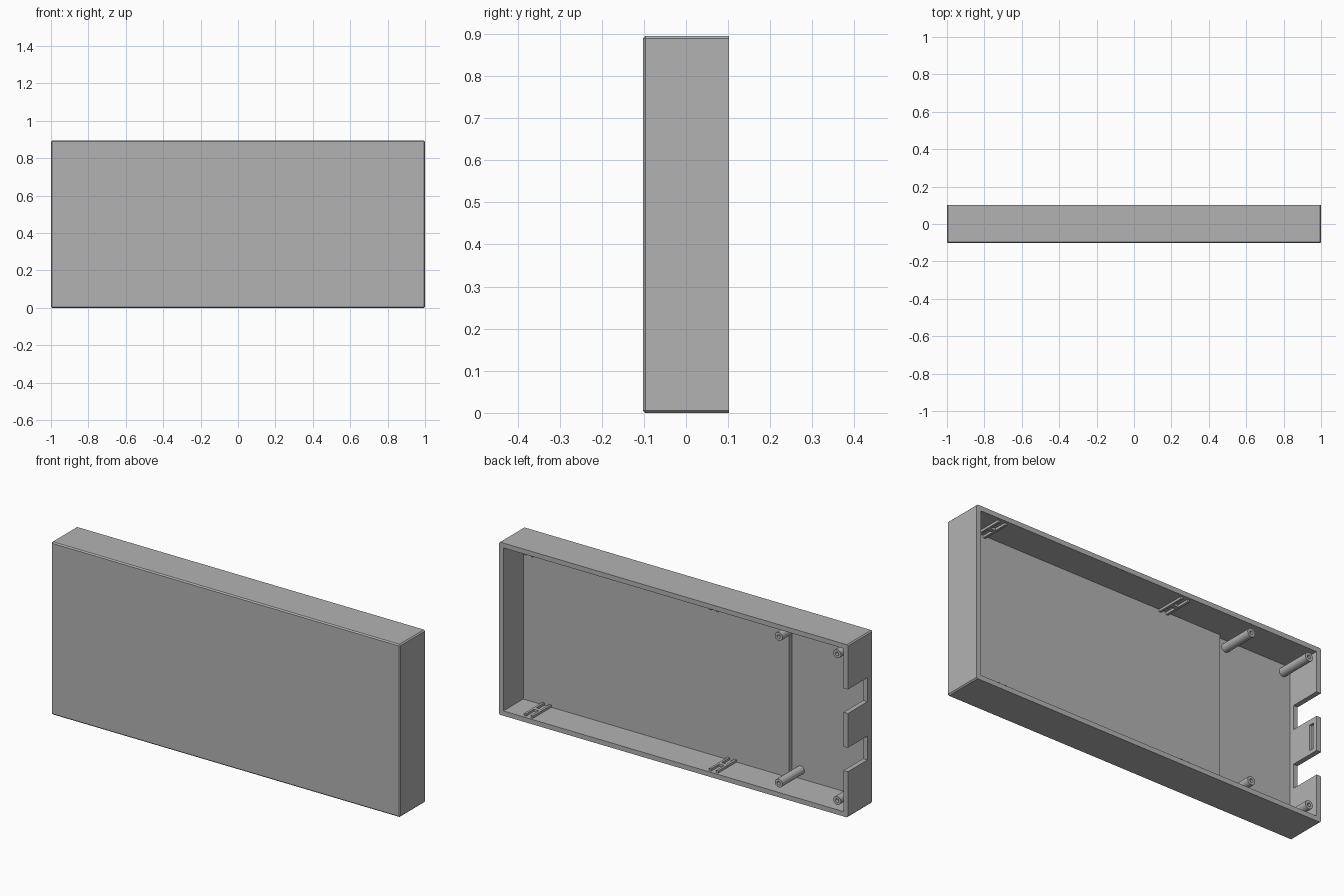
import bpy, bmesh, math
from mathutils import Matrix, Vector

cube = bpy.data.objects.get("Cube")
if cube:
    bpy.data.objects.remove(cube, do_unlink=True)

W, D, H = 2.0, 0.205, 0.895       # outer size
WALL = 0.025
BACK = D / 2
PANEL_Y, FLOOR_Y = -0.06, -0.082  # raised panel and recessed floor levels
STEP_X = -0.55

grey = bpy.data.materials.new("plain_grey")
grey.use_nodes = True
grey.diffuse_color = (0.45, 0.45, 0.45, 1)
grey.node_tree.nodes["Principled BSDF"].inputs["Base Color"].default_value = grey.diffuse_color


def finish(name, bm):
    bmesh.ops.recalc_face_normals(bm, faces=bm.faces)
    mesh = bpy.data.meshes.new(name)
    bm.to_mesh(mesh)
    bm.free()
    mesh.materials.append(grey)
    ob = bpy.data.objects.new(name, mesh)
    bpy.context.collection.objects.link(ob)
    return ob


def box_mesh(lo, hi):
    lo, hi = Vector(lo), Vector(hi)
    bm = bmesh.new()
    mat = Matrix.Translation((lo + hi) / 2) @ Matrix.Diagonal((*(hi - lo), 1))
    bmesh.ops.create_cube(bm, size=1, matrix=mat)
    return bm


def box(name, lo, hi):
    return finish(name, box_mesh(lo, hi))


def cut(ob, cutters):
    for c in cutters:
        c.hide_render = True
        mod = ob.modifiers.new("cut", 'BOOLEAN')
        mod.operation, mod.solver, mod.object = 'DIFFERENCE', 'EXACT', c
    bpy.context.view_layer.update()
    result = ob.evaluated_get(bpy.context.evaluated_depsgraph_get())
    mesh = bpy.data.meshes.new_from_object(result)
    ob.modifiers.clear()
    ob.data = mesh
    for c in cutters:
        bpy.data.objects.remove(c, do_unlink=True)


# Outer shell: chamfered everywhere except around the open back
bm = box_mesh((-W / 2, -D / 2, 0), (W / 2, BACK, H))
edges = [e for e in bm.edges if min(v.co.y for v in e.verts) < 0]
bmesh.ops.bevel(bm, geom=edges, offset=0.006, segments=1, affect='EDGES')
shell = finish("case_shell", bm)

# Hollow, recessed end bay, side notches and latch slot
ix, out = W / 2 - WALL, BACK + 0.1
cutters = [
    box("hollow_cutter", (-ix, PANEL_Y, WALL), (ix, out, H - WALL)),
    box("bay_cutter", (-ix, FLOOR_Y, WALL), (STEP_X, out, H - WALL)),
    box("slot_cutter", (-ix - 0.012, 0.055, 0.383), (-ix + 0.02, 0.082, 0.513)),
]
for z0, z1 in ((0.238, 0.362), (0.54, 0.664)):
    cutters.append(box("notch_cutter", (-W / 2 - 0.1, -0.058, z0), (-ix + 0.01, out, z1)))
cut(shell, cutters)

# Screw posts, each with a small pilot hole
along_y = Matrix.Rotation(math.pi / 2, 4, 'X')


def cylinder(name, x, z, r, y0, y1):
    bm = bmesh.new()
    bmesh.ops.create_cone(bm, cap_ends=True, segments=16, radius1=r, radius2=r, depth=y1 - y0,
                          matrix=Matrix.Translation((x, (y0 + y1) / 2, z)) @ along_y)
    return finish(name, bm)


for x in (-0.6, -0.935):
    for z in (0.07, H - 0.065):
        post = cylinder("screw_post", x, z, 0.022, FLOOR_Y - 0.004, 0.098)
        cut(post, [cylinder("hole_cutter", x, z, 0.009, 0.05, 0.2)])

# Paired guide ribs with a small catch between them, on both long walls
RIB = 0.012
for x in (0.84, -0.222):
    for z0, z1 in ((WALL - 0.003, WALL + RIB), (H - WALL - RIB, H - WALL + 0.003)):
        for dx in (-0.02, 0.02):
            box("guide_rib", (x + dx - 0.006, PANEL_Y - 0.003, z0), (x + dx + 0.006, 0.09, z1))
        box("rib_catch", (x - 0.016, 0.005, z0), (x + 0.016, 0.025, z1))
